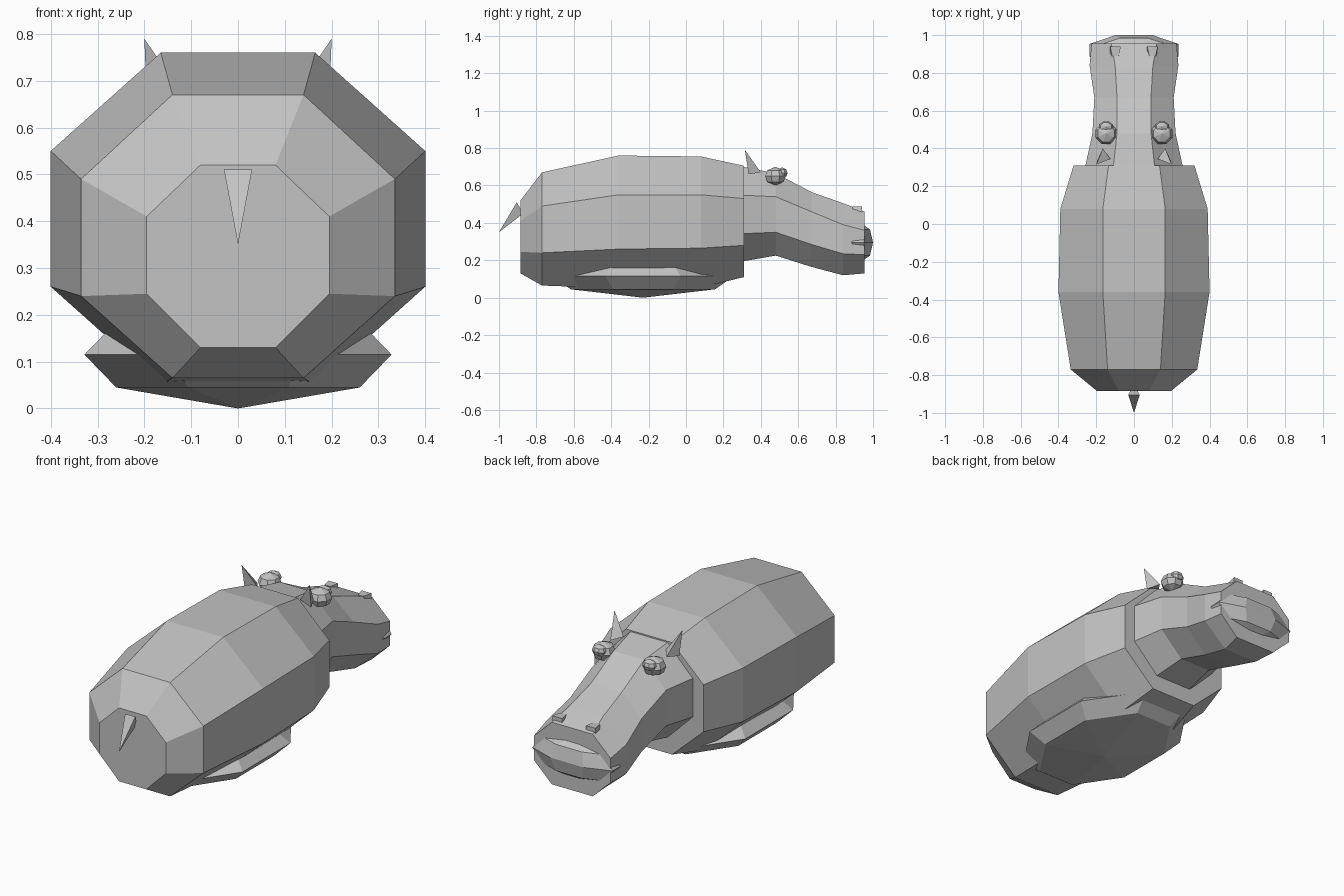
import bpy
import bmesh
from math import radians, tan
from mathutils import Vector

# Remove the default cube
default_cube = bpy.data.objects.get("Cube")
if default_cube:
    bpy.data.objects.remove(default_cube, do_unlink=True)

# Single plain hide colour
hide_grey = bpy.data.materials.new("hide_grey")
hide_colour = (0.55, 0.55, 0.55, 1)
hide_grey.use_nodes = True
hide_grey.diffuse_color = hide_colour
shader = hide_grey.node_tree.nodes["Principled BSDF"]
shader.inputs["Base Color"].default_value = hide_colour


def finish(name, mesh_builder):
    """Turn a bmesh into a flat-shaded object."""
    bmesh.ops.recalc_face_normals(mesh_builder, faces=mesh_builder.faces)
    mesh = bpy.data.meshes.new(name)
    mesh_builder.to_mesh(mesh)
    mesh_builder.free()
    mesh.materials.append(hide_grey)
    part = bpy.data.objects.new(name, mesh)
    bpy.context.collection.objects.link(part)
    return part


def bridge(builder, lower, upper):
    """Join two equal rings of vertices with quads."""
    count = len(lower)
    for index in range(count):
        following = (index + 1) % count
        builder.faces.new((lower[index], lower[following],
                           upper[following], upper[index]))


def octagon_loft(name, sections):
    """Loft octagons along y: y, flat half width, half width, four heights."""
    builder = bmesh.new()
    rings = []
    for y, flat, wide, top, shoulder, hip, bottom in sections:
        right_side = [(flat, top), (wide, shoulder), (wide, hip), (flat, bottom)]
        left_side = [(-x, z) for x, z in reversed(right_side)]
        rings.append([builder.verts.new((x, y, z))
                      for x, z in right_side + left_side])
    for lower, upper in zip(rings, rings[1:]):
        bridge(builder, lower, upper)
    builder.faces.new(rings[0])
    builder.faces.new(rings[-1])
    return finish(name, builder)


def faceted_ball(name, centre, radii):
    """Eight-sided ball with flat sides, three rings and two poles."""
    builder = bmesh.new()
    centre = Vector(centre)
    rx, ry, rz = radii
    corner = tan(radians(22.5))
    quarter = [(1, -corner), (1, corner), (corner, 1), (-corner, 1)]
    outline = quarter + [(-x, -y) for x, y in quarter]
    rings = []
    for height, scale in ((-0.61, 0.793), (0, 1), (0.61, 0.793)):
        rings.append([builder.verts.new(
            centre + Vector((x * rx * scale, y * ry * scale, height * rz)))
            for x, y in outline])
    for lower, upper in zip(rings, rings[1:]):
        bridge(builder, lower, upper)
    for ring, direction in ((rings[0], -1), (rings[-1], 1)):
        pole = builder.verts.new(centre + Vector((0, 0, direction * rz)))
        for index, vertex in enumerate(ring):
            builder.faces.new((vertex, ring[(index + 1) % len(ring)], pole))
    return finish(name, builder)


def spike(name, base, tip):
    """Pyramid from a base outline to a tip."""
    builder = bmesh.new()
    ring = [builder.verts.new(point) for point in base]
    point = builder.verts.new(tip)
    builder.faces.new(ring)
    for index, vertex in enumerate(ring):
        builder.faces.new((vertex, ring[(index + 1) % len(ring)], point))
    return finish(name, builder)


def wedge(name, centre, size):
    """Small block whose rear half tapers down."""
    builder = bmesh.new()
    bmesh.ops.create_cube(builder, size=1)
    for vertex in builder.verts:
        if vertex.co.y < 0 and vertex.co.z > 0:
            vertex.co.x *= 0.6
        vertex.co = Vector(centre) + vertex.co * Vector(size)
    return finish(name, builder)


# Barrel body, rump to shoulders
octagon_loft("body", [
    (-0.885, 0.08, 0.195, 0.52, 0.41, 0.245, 0.13),
    (-0.77, 0.14, 0.335, 0.67, 0.49, 0.24, 0.065),
    (-0.36, 0.165, 0.4, 0.76, 0.55, 0.26, 0.05),
    (0.08, 0.165, 0.39, 0.755, 0.55, 0.265, 0.055),
    (0.31, 0.135, 0.32, 0.705, 0.53, 0.28, 0.11),
])

# Neck and head, ending in a flat muzzle
octagon_loft("head", [
    (0.25, 0.115, 0.27, 0.71, 0.55, 0.34, 0.185),
    (0.48, 0.09, 0.22, 0.665, 0.54, 0.35, 0.225),
    (0.67, 0.09, 0.21, 0.565, 0.46, 0.285, 0.165),
    (0.84, 0.1, 0.235, 0.505, 0.39, 0.235, 0.12),
    (0.955, 0.12, 0.225, 0.46, 0.36, 0.23, 0.13),
])

# Belly and bulging mouth
faceted_ball("belly", (0, -0.23, 0.115), (0.328, 0.486, 0.115))
faceted_ball("mouth", (0, 0.92, 0.295), (0.236, 0.08, 0.115))

# Tail
spike("tail",
      [(-0.03, -0.905, 0.51), (0.03, -0.905, 0.51),
       (0.012, -0.87, 0.45), (-0.012, -0.87, 0.45)],
      (0, -1, 0.35))

# Paired eyes, pupils, ears and nostrils
for side, label in ((1, "left"), (-1, "right")):
    faceted_ball(label + "_eye", (side * 0.148, 0.478, 0.65),
                 (0.055, 0.055, 0.05))
    faceted_ball(label + "_pupil", (side * 0.148, 0.515, 0.667),
                 (0.036, 0.028, 0.03))
    spike(label + "_ear",
          [(side * 0.195, 0.335, 0.66), (side * 0.165, 0.4, 0.67),
           (side * 0.125, 0.345, 0.68)],
          (side * 0.2, 0.315, 0.79))
    wedge(label + "_nostril", (side * 0.098, 0.915, 0.472),
          (0.056, 0.05, 0.03))
